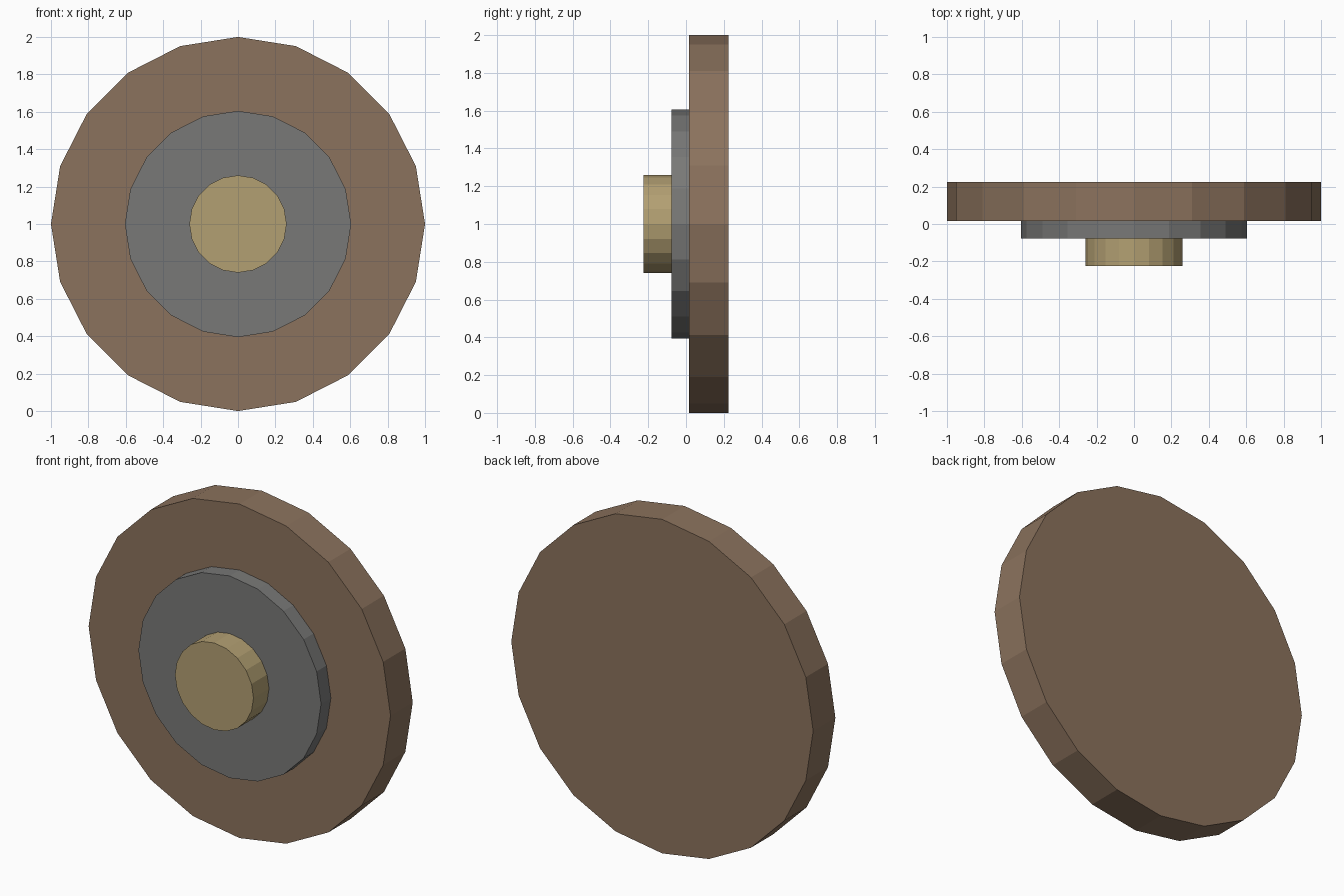
import bpy
import math

if "Cube" in bpy.data.objects:
    bpy.data.objects.remove(bpy.data.objects["Cube"])


def material(name, rgb):
    mat = bpy.data.materials.new(name)
    mat.diffuse_color = (*rgb, 1.0)
    mat.use_nodes = True
    mat.node_tree.nodes["Principled BSDF"].inputs["Base Color"].default_value = mat.diffuse_color
    return mat


def disc(name, radius, y_front, y_back, mat):
    """Flat-shaded 20-sided disc whose axis runs along y, centred at z = 1."""
    bpy.ops.mesh.primitive_cylinder_add(
        vertices=20, radius=radius, depth=y_back - y_front,
        location=(0, (y_front + y_back) / 2, 1), rotation=(math.pi / 2, 0, 0))
    obj = bpy.context.object
    obj.name = name
    obj.data.materials.append(mat)
    bpy.ops.object.transform_apply(location=False, rotation=True, scale=True)
    return obj


brown = material("brown", (0.26, 0.17, 0.11))
dark_grey = material("dark_grey", (0.19, 0.19, 0.185))
gold = material("gold", (0.45, 0.35, 0.17))

# Large backing disc, raised middle plate and central boss
disc("backing_disc", 1.0, 0.015, 0.225, brown)
disc("middle_plate", 0.605, -0.078, 0.015, dark_grey)
disc("centre_boss", 0.26, -0.225, -0.078, gold)
